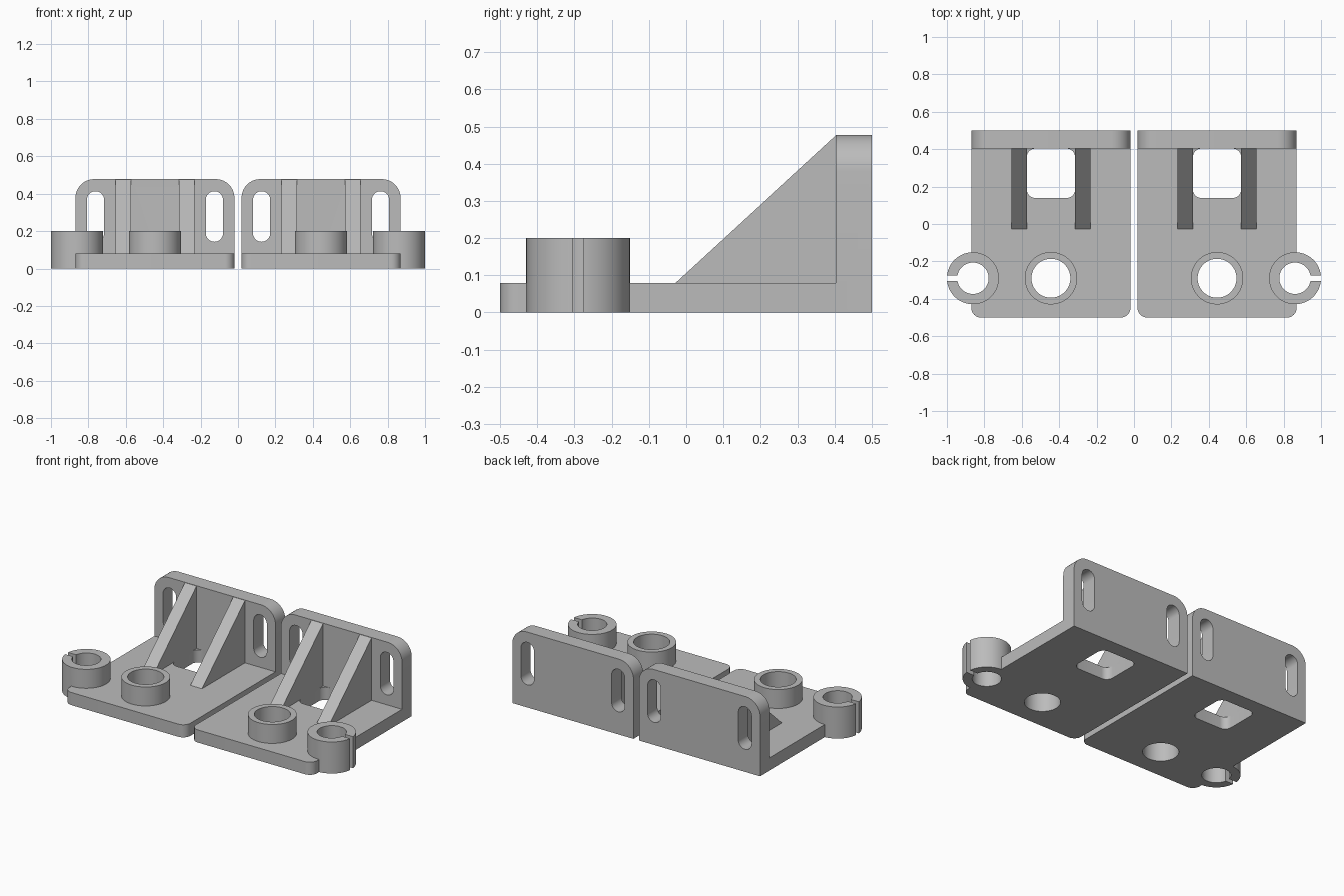
import bpy, bmesh, math

if "Cube" in bpy.data.objects:
    bpy.data.objects.remove(bpy.data.objects["Cube"])

grey = bpy.data.materials.new("plain grey")
grey.diffuse_color = (0.5, 0.5, 0.5, 1)
grey.use_nodes = True
grey.node_tree.nodes["Principled BSDF"].inputs["Base Color"].default_value = grey.diffuse_color

CX = 0.444             # middle of one bracket
X0, X1 = 0.019, 0.869  # sides of one bracket
WALL = 0.403           # front face of the upright wall
BASE = 0.08            # base plate thickness
TUBE_Y = -0.29


def prism(name, pts, axis, a, b):
    """Extrude a 2D outline along an axis from a to b."""
    place = {"x": lambda u, v, w: (w, u, v),
             "y": lambda u, v, w: (u, w, v),
             "z": lambda u, v, w: (u, v, w)}[axis]
    bm = bmesh.new()
    lo = [bm.verts.new(place(u, v, a)) for u, v in pts]
    hi = [bm.verts.new(place(u, v, b)) for u, v in pts]
    bm.faces.new(lo)
    bm.faces.new(hi)
    n = len(pts)
    for i in range(n):
        j = (i + 1) % n
        bm.faces.new((lo[i], lo[j], hi[j], hi[i]))
    bmesh.ops.recalc_face_normals(bm, faces=bm.faces)
    me = bpy.data.meshes.new(name)
    bm.to_mesh(me)
    bm.free()
    me.materials.append(grey)
    ob = bpy.data.objects.new(name, me)
    bpy.context.collection.objects.link(ob)
    return ob


def rounded(u0, u1, v0, v1, r_low, r_high, seg=10):
    """Rectangle outline with rounded lower and upper corners."""
    pts = []
    for k, (u, v, r) in enumerate([(u1, v1, r_high), (u0, v1, r_high),
                                   (u0, v0, r_low), (u1, v0, r_low)]):
        if r == 0:
            pts.append((u, v))
            continue
        cu = u - r if u == u1 else u + r
        cv = v - r if v == v1 else v + r
        for i in range(seg + 1):
            t = math.pi / 2 * (k + i / seg)
            pts.append((cu + r * math.cos(t), cv + r * math.sin(t)))
    return pts


def circle(x, y, r, n=64):
    return [(x + r * math.cos(2 * math.pi * (i + 0.5) / n),
             y + r * math.sin(2 * math.pi * (i + 0.5) / n)) for i in range(n)]


def combine(ob, other, op):
    """Apply a boolean and discard the second object."""
    mod = ob.modifiers.new("bool", "BOOLEAN")
    mod.operation = op
    mod.solver = "EXACT"
    mod.object = other
    dg = bpy.context.evaluated_depsgraph_get()
    me = bpy.data.meshes.new_from_object(ob.evaluated_get(dg))
    ob.modifiers.clear()
    ob.data = me
    bpy.data.objects.remove(other)


# base plate with its window
bracket = prism("right_bracket", rounded(X0, X1, -0.5, WALL + 0.03, 0.05, 0), "z", 0, BASE)
window = prism("window_cutter", rounded(CX - 0.129, CX + 0.129, 0.139, WALL, 0.045, 0.045), "z", -0.1, 0.2)
combine(bracket, window, "DIFFERENCE")

# upright wall with two slots
wall = prism("wall", rounded(X0, X1, 0, 0.478, 0, 0.1), "y", WALL, 0.5)
for s in (-1, 1):
    x = CX + s * 0.318
    slot = prism("slot_cutter", rounded(x - 0.046, x + 0.046, 0.143, 0.413, 0.0459, 0.0459), "y", 0.3, 0.6)
    combine(wall, slot, "DIFFERENCE")
combine(bracket, wall, "UNION")

# two sloping gussets, sunk slightly into plate and wall
for s in (-1, 1):
    x = CX + s * 0.17
    outline = [(-0.028, BASE), (WALL, 0.476), (WALL + 0.02, 0.476),
               (WALL + 0.02, BASE - 0.02), (-0.028, BASE - 0.02)]
    combine(bracket, prism("gusset", outline, "x", x - 0.041, x + 0.041), "UNION")

# two tubes: solid bosses, then their bores
tubes = [(CX, 0.14, 0.104), (0.861, 0.139, 0.084)]
for x, r_out, r_in in tubes:
    combine(bracket, prism("boss", circle(x, TUBE_Y, r_out), "z", 0, 0.2), "UNION")
for x, r_out, r_in in tubes:
    combine(bracket, prism("bore_cutter", circle(x, TUBE_Y, r_in), "z", -0.1, 0.3), "DIFFERENCE")

# slit in the outer tube
slit = prism("slit_cutter", rounded(0.88, 1.1, TUBE_Y - 0.015, TUBE_Y + 0.015, 0, 0), "z", -0.1, 0.3)
combine(bracket, slit, "DIFFERENCE")

# mirrored bracket
left = bpy.data.objects.new("left_bracket", bracket.data.copy())
bpy.context.collection.objects.link(left)
bm = bmesh.new()
bm.from_mesh(left.data)
for v in bm.verts:
    v.co.x = -v.co.x
bmesh.ops.reverse_faces(bm, faces=bm.faces)
bm.to_mesh(left.data)
bm.free()

# smooth the round surfaces, keep edges sharp
for ob in (bracket, left):
    bpy.ops.object.select_all(action="DESELECT")
    ob.select_set(True)
    bpy.context.view_layer.objects.active = ob
    bpy.ops.object.shade_smooth_by_angle(angle=math.radians(30))
